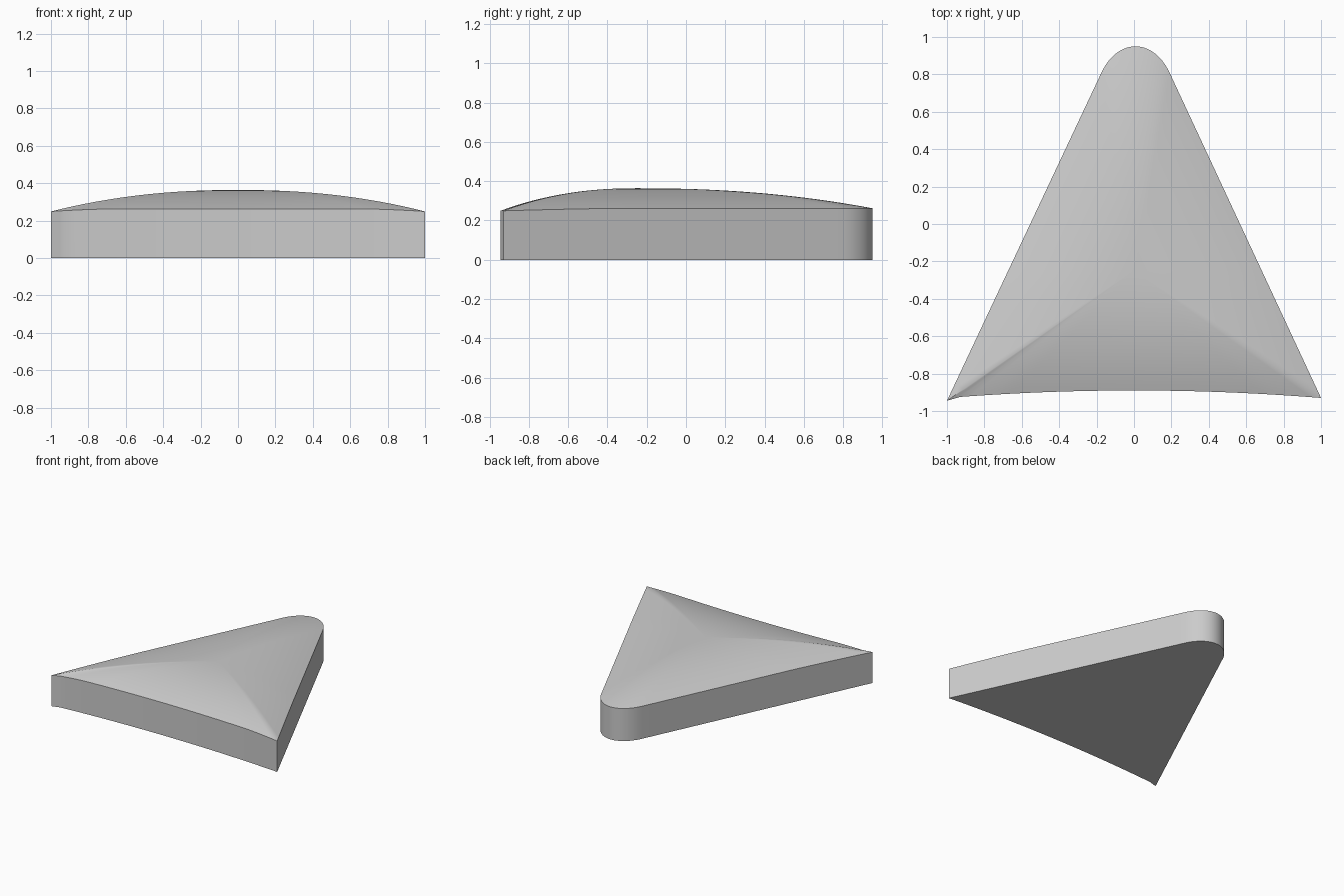
import bpy
import bmesh
from math import sin, cos, radians

cube = bpy.data.objects.get("Cube")
if cube:
    bpy.data.objects.remove(cube, do_unlink=True)

BASE_Z, RIM_Z, CREST_Z = 0.0, 0.262, 0.364
CREST_Y = -0.25
RINGS = 24


def line(a, b, count):
    """Evenly spaced points from a up to, but not including, b."""
    return [(a[0] + (b[0] - a[0]) * i / count, a[1] + (b[1] - a[1]) * i / count)
            for i in range(count)]


def nose_point(degrees):
    a = radians(degrees)
    return (0.008 + 0.22 * cos(a), 0.63 + 0.32 * sin(a))


def front_point(x):
    return (x, -0.89 - 0.04 * x * x)


# Outline: bowed front edge, straight sides, rounded nose at the back
left_tip, right_tip = (-1.0, -0.945), front_point(1.0)
outline = line(left_tip, front_point(-0.93), 3)
outline += [front_point(-0.93 + 1.93 * i / 36) for i in range(36)]
outline += line(right_tip, nose_point(33), 32)
outline += [nose_point(33 + 114 * i / 20) for i in range(20)]
outline += line(nose_point(147), left_tip, 32)


def rim_height(x):
    """The rim dips slightly at the two pointed corners."""
    return RIM_Z - 0.013 * max(0.0, (abs(x) - 0.7) / 0.3) ** 1.5


bm = bmesh.new()


def ring(t):
    """Outline shrunk towards the crest and lifted along the dome profile."""
    verts = []
    for x, y in outline:
        rim = rim_height(x)
        z = rim + (CREST_Z - rim) * (1 - t ** 2.2)
        verts.append(bm.verts.new((x * t, CREST_Y + (y - CREST_Y) * t, z)))
    return verts


def bridge(a, b):
    n = len(a)
    for i in range(n):
        j = (i + 1) % n
        bm.faces.new((a[i], a[j], b[j], b[i]))


# Flat underside and upright wall
bottom = [bm.verts.new((x, y, BASE_Z)) for x, y in outline]
bm.faces.new(bottom[::-1])
previous = ring(1.0)
bridge(bottom, previous)

# Domed top
for k in range(RINGS - 1, 0, -1):
    current = ring(k / RINGS)
    bridge(previous, current)
    previous = current
crest = bm.verts.new((0, CREST_Y, CREST_Z))
for i, v in enumerate(previous):
    bm.faces.new((v, previous[(i + 1) % len(previous)], crest))

bmesh.ops.recalc_face_normals(bm, faces=bm.faces)
mesh = bpy.data.meshes.new("domed_wedge")
bm.to_mesh(mesh)
bm.free()

# Single grey finish
grey = bpy.data.materials.new("plain grey")
grey.use_nodes = True
colour = (0.6, 0.6, 0.6, 1)
grey.diffuse_color = colour
grey.node_tree.nodes["Principled BSDF"].inputs["Base Color"].default_value = colour
mesh.materials.append(grey)

wedge = bpy.data.objects.new("domed_wedge", mesh)
bpy.context.collection.objects.link(wedge)
bpy.ops.object.select_all(action="DESELECT")
wedge.select_set(True)
bpy.context.view_layer.objects.active = wedge
bpy.ops.object.shade_smooth_by_angle(angle=radians(35))
